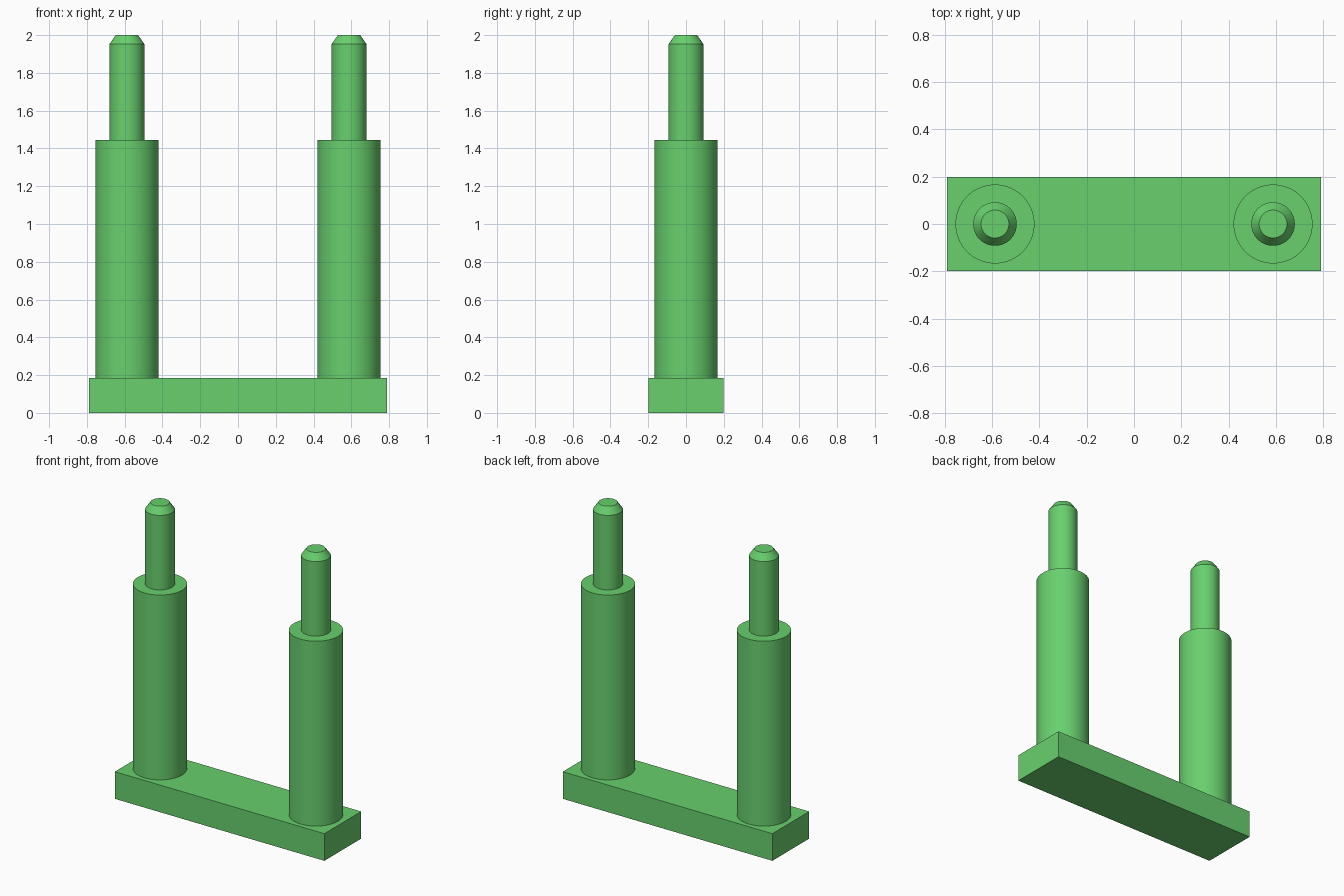
import bpy, bmesh, math

cube = bpy.data.objects.get("Cube")
if cube:
    bpy.data.objects.remove(cube, do_unlink=True)

green = bpy.data.materials.new("green")
green.use_nodes = True
colour = (0.14, 0.63, 0.155, 1)
green.diffuse_color = colour
green.node_tree.nodes["Principled BSDF"].inputs["Base Color"].default_value = colour

BASE_TOP, SHOULDER, TIP = 0.185, 1.445, 2.0
POST_X = 0.588


def add_object(name, bm):
    """Turn a bmesh into a green object."""
    bmesh.ops.recalc_face_normals(bm, faces=bm.faces)
    mesh = bpy.data.meshes.new(name)
    bm.to_mesh(mesh)
    bm.free()
    mesh.materials.append(green)
    obj = bpy.data.objects.new(name, mesh)
    bpy.context.collection.objects.link(obj)
    return obj


def lathe(name, x, profile, sides=64):
    """Revolve a (radius, z) profile around a vertical axis at x."""
    bm = bmesh.new()
    rings = [[bm.verts.new((r * math.cos(2 * math.pi * i / sides),
                            r * math.sin(2 * math.pi * i / sides), z))
              for i in range(sides)] for r, z in profile]
    for low, high in zip(rings, rings[1:]):
        for i in range(sides):
            j = (i + 1) % sides
            bm.faces.new((low[i], low[j], high[j], high[i]))
    bm.faces.new(rings[0][::-1])
    bm.faces.new(rings[-1])
    obj = add_object(name, bm)
    obj.location.x = x
    bpy.ops.object.select_all(action='DESELECT')
    obj.select_set(True)
    bpy.context.view_layer.objects.active = obj
    bpy.ops.object.shade_smooth_by_angle(angle=math.radians(25))


# Rectangular base bar
bm = bmesh.new()
bmesh.ops.create_cube(bm, size=1)
bmesh.ops.scale(bm, vec=(1.58, 0.396, BASE_TOP), verts=bm.verts)
bmesh.ops.translate(bm, vec=(0, 0, BASE_TOP / 2), verts=bm.verts)
add_object("base_bar", bm)

# Stepped posts: thick sleeve, thin pin and chamfered tip
for side, sign in (("left", 1), ("right", -1)):
    lathe(side + "_post", sign * POST_X, [
        (0.167, BASE_TOP - 0.01), (0.167, SHOULDER),
        (0.092, SHOULDER), (0.092, 1.953), (0.059, TIP)])
